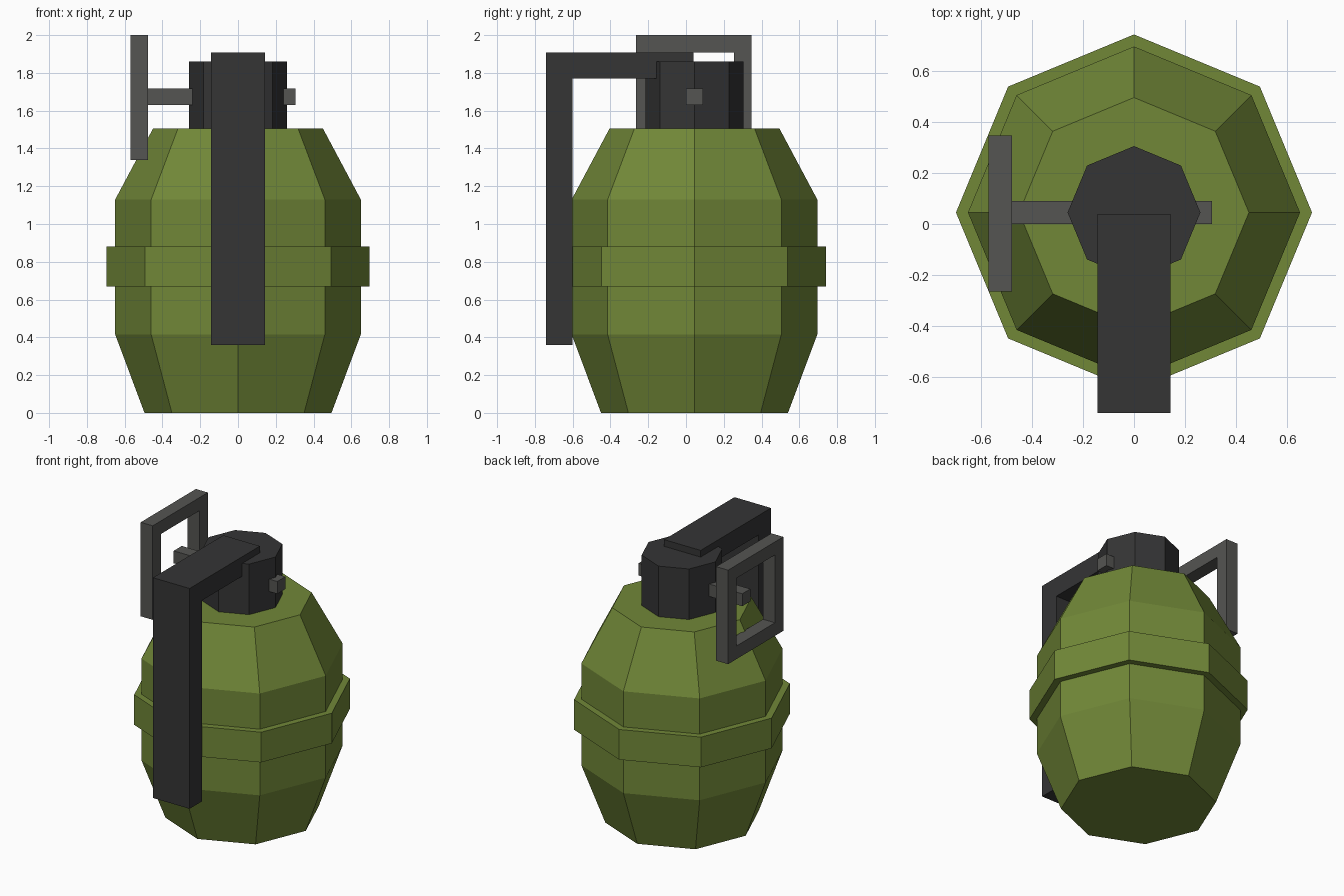
import bpy, math

if "Cube" in bpy.data.objects:
    bpy.data.objects.remove(bpy.data.objects["Cube"])

CY = 0.045   # the body axis sits slightly behind the origin


def material(name, rgb):
    m = bpy.data.materials.new(name)
    m.diffuse_color = (*rgb, 1)
    m.use_nodes = True
    m.node_tree.nodes["Principled BSDF"].inputs["Base Color"].default_value = m.diffuse_color
    return m


GREEN = material("olive green", (0.165, 0.245, 0.039))
DARK = material("dark grey", (0.035, 0.035, 0.036))
GREY = material("metal grey", (0.09, 0.09, 0.085))


def make(name, verts, faces, mat):
    me = bpy.data.meshes.new(name)
    me.from_pydata(verts, [], faces)
    me.materials.append(mat)
    ob = bpy.data.objects.new(name, me)
    bpy.context.collection.objects.link(ob)
    return ob


def lathe(name, profile, mat, n=8):
    """Closed n-sided solid from (radius, z) rings listed bottom to top."""
    verts = [(r * math.cos(2 * math.pi * i / n), CY + r * math.sin(2 * math.pi * i / n), z)
             for r, z in profile for i in range(n)]
    faces = [(k * n + i, k * n + (i + 1) % n, (k + 1) * n + (i + 1) % n, (k + 1) * n + i)
             for k in range(len(profile) - 1) for i in range(n)]
    faces.append(tuple(reversed(range(n))))
    faces.append(tuple(range(len(verts) - n, len(verts))))
    return make(name, verts, faces, mat)


def extrude_x(name, outline, x0, x1, mat):
    """Prism from a (y, z) outline, counter-clockwise seen from +x."""
    n = len(outline)
    verts = [(x, y, z) for x in (x0, x1) for y, z in outline]
    faces = [(i, (i + 1) % n, n + (i + 1) % n, n + i) for i in range(n)]
    faces += [tuple(reversed(range(n))), tuple(range(n, 2 * n))]
    return make(name, verts, faces, mat)


def rect(y0, y1, z0, z1):
    return [(y0, z0), (y1, z0), (y1, z1), (y0, z1)]


# Body, raised belt and fuse cap
lathe("body", [(0.495, 0), (0.65, 0.415), (0.65, 1.13), (0.45, 1.505)], GREEN)
lathe("belt", [(0.697, 0.668), (0.697, 0.88)], GREEN)
lathe("fuse_cap", [(0.26, 1.49), (0.26, 1.86)], DARK)

# Bent safety lever
extrude_x("lever", [(-0.74, 0.36), (-0.60, 0.36), (-0.60, 1.77), (0.04, 1.77),
                    (0.04, 1.907), (-0.74, 1.907)], -0.142, 0.142, DARK)

# Pin through the cap
extrude_x("pin", rect(0.0, 0.09, 1.63, 1.717), -0.50, 0.305, GREY)

# Square pull ring: outer and inner loops at both x ends
T = 0.092
outer = rect(-0.265, 0.347, 1.34, 2.0)
inner = rect(-0.265 + T, 0.347 - T, 1.34 + T, 2.0 - T)
verts = [(x, y, z) for x in (-0.57, -0.477) for y, z in outer + inner]
faces = []
for i in range(4):
    j = (i + 1) % 4
    faces += [(i, j, 8 + j, 8 + i), (4 + j, 4 + i, 12 + i, 12 + j),
              (j, i, 4 + i, 4 + j), (8 + i, 8 + j, 12 + j, 12 + i)]
make("pull_ring", verts, faces, GREY)
